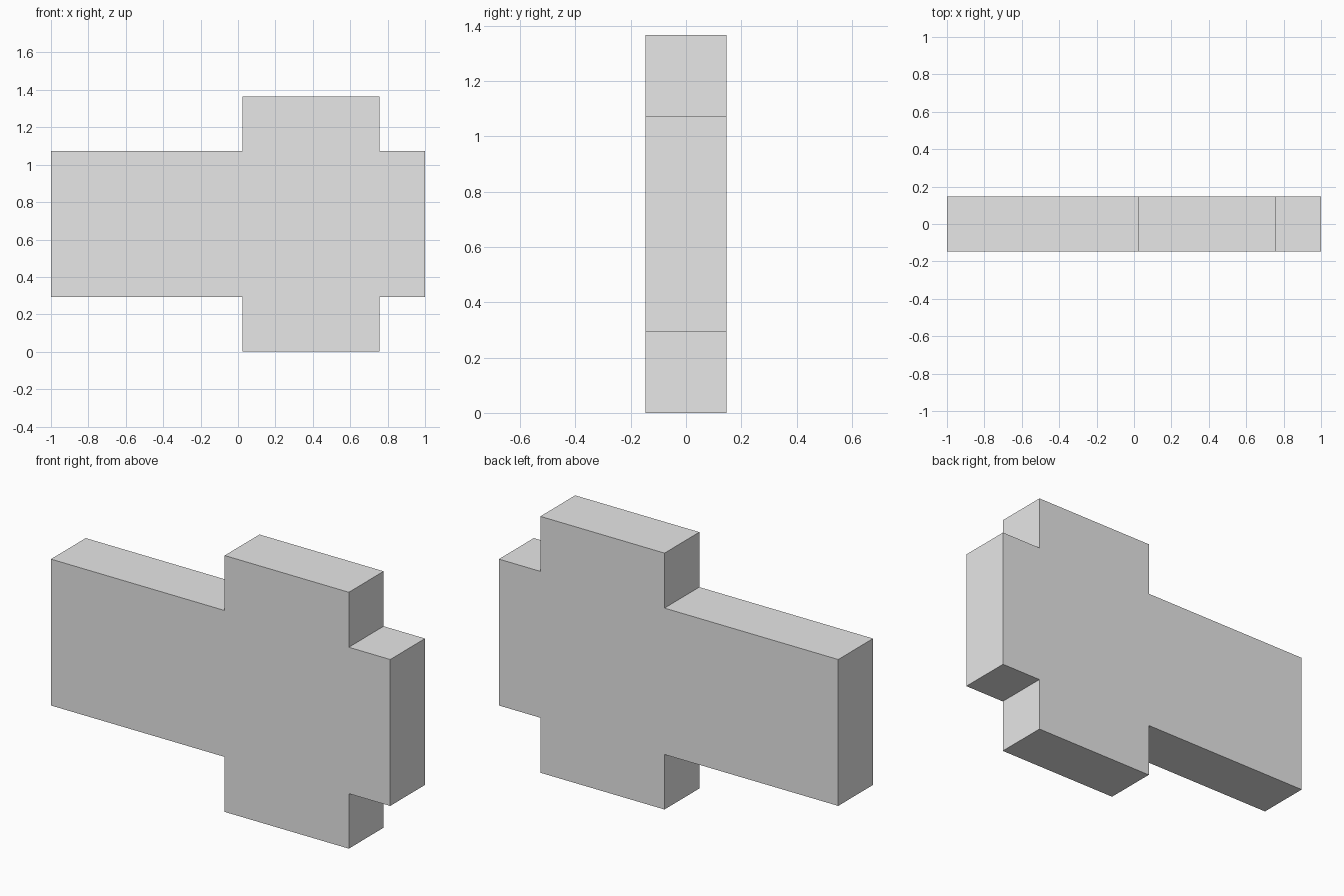
import bpy
import bmesh

cube = bpy.data.objects.get("Cube")
if cube:
    bpy.data.objects.remove(cube, do_unlink=True)

# Light grey body colour
grey = bpy.data.materials.new("light_grey")
grey.use_nodes = True
colour = (0.8, 0.8, 0.8, 1)
grey.diffuse_color = colour
grey.node_tree.nodes["Principled BSDF"].inputs["Base Color"].default_value = colour

DEPTH = 0.293
HEIGHT = 1.366
MID = HEIGHT / 2
BAR, BLOCK = 0.39, MID      # half heights of the bar and the block
X0, X1 = 0.024, 0.756       # ends of the block

# Upper outline of the cross, mirrored about the mid height for the lower one
upper = [(-1, BAR), (X0, BAR), (X0, BLOCK), (X1, BLOCK), (X1, BAR), (1, BAR)]
outline = upper + [(x, -z) for x, z in reversed(upper)]

# Cross-shaped slab, extruded from front to back
bm = bmesh.new()
face = bm.faces.new([bm.verts.new((x, -DEPTH / 2, MID + z)) for x, z in outline])
result = bmesh.ops.extrude_face_region(bm, geom=[face], use_keep_orig=True)
back = [v for v in result["geom"] if isinstance(v, bmesh.types.BMVert)]
bmesh.ops.translate(bm, verts=back, vec=(0, DEPTH, 0))
bmesh.ops.recalc_face_normals(bm, faces=bm.faces)

mesh = bpy.data.meshes.new("cross_slab")
bm.to_mesh(mesh)
bm.free()
mesh.materials.append(grey)
slab = bpy.data.objects.new("cross_slab", mesh)
bpy.context.collection.objects.link(slab)
